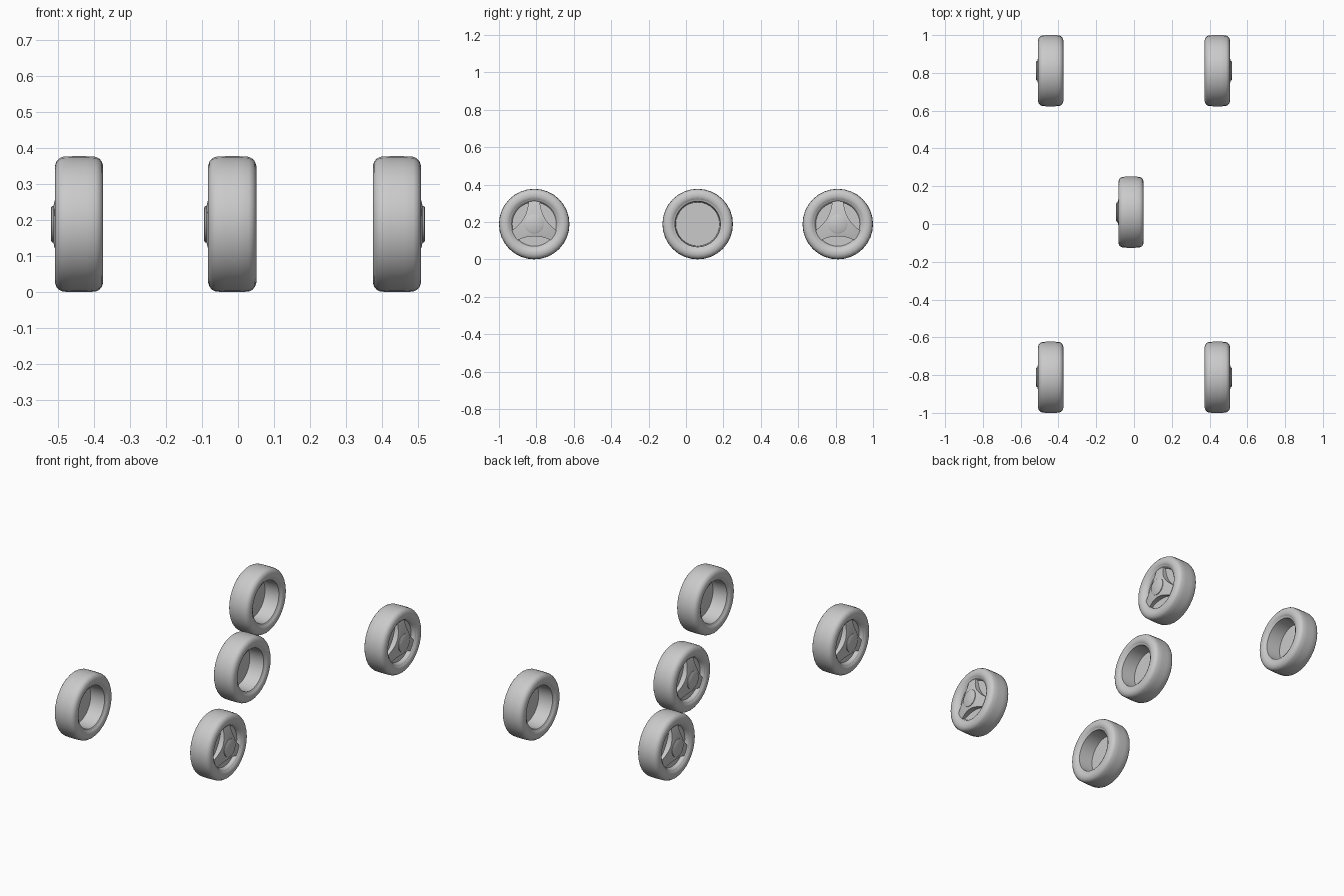
import bpy, bmesh, math
from mathutils import Vector, Matrix

cube = bpy.data.objects.get("Cube")
if cube:
    bpy.data.objects.remove(cube, do_unlink=True)

grey = bpy.data.materials.new("plain_grey")
grey.use_nodes = True
colour = (0.59, 0.59, 0.59, 1)
grey.diffuse_color = colour
grey.node_tree.nodes["Principled BSDF"].inputs["Base Color"].default_value = colour

RADIUS = 0.1885
SEGMENTS = 32


def finish(bm, name):
    """Turn a bmesh into a mesh with consistent normals and the material."""
    bmesh.ops.remove_doubles(bm, verts=bm.verts, dist=0.0001)
    bmesh.ops.recalc_face_normals(bm, faces=bm.faces)
    mesh = bpy.data.meshes.new(name)
    bm.to_mesh(mesh)
    bm.free()
    mesh.materials.append(grey)
    return mesh


def lathe(name, profile, closed=False):
    """Spin a list of (radius, x) points around the wheel axle."""
    bm = bmesh.new()
    verts = [bm.verts.new((x, 0, r)) for r, x in profile]
    pairs = list(zip(verts, verts[1:]))
    if closed:
        pairs.append((verts[-1], verts[0]))
    edges = [bm.edges.new(p) for p in pairs]
    bmesh.ops.spin(bm, geom=verts + edges, axis=(1, 0, 0), cent=(0, 0, 0),
                   angle=math.tau, steps=SEGMENTS)
    return finish(bm, name)


def polar(radius, degrees):
    a = math.radians(degrees)
    return Vector((0, radius * math.cos(a), radius * math.sin(a)))


def star_spokes(name):
    """Three spokes with concave arcs between them, sloping out from the hub."""
    outline = []
    for k in range(3):
        base = 90 + 120 * k
        outline.append(polar(0.126, base))
        a, c, b = polar(0.125, base + 14), polar(0.043, base + 60), polar(0.125, base + 106)
        for i in range(11):
            t = i / 10
            outline.append(a * (1 - t) ** 2 + c * 2 * t * (1 - t) + b * t ** 2)
    bm = bmesh.new()
    back, front, inner = [], [], []
    for p in outline:
        slope = 0.072 - 0.02 * (p.length - 0.05) / 0.075
        back.append(bm.verts.new(p + Vector((0.036, 0, 0))))
        front.append(bm.verts.new(p + Vector((slope, 0, 0))))
        inner.append(bm.verts.new(p.normalized() * 0.048 + Vector((0.072, 0, 0))))
    n = len(outline)
    for i in range(n):
        j = (i + 1) % n
        bm.faces.new((back[i], back[j], front[j], front[i]))
        bm.faces.new((front[i], front[j], inner[j], inner[i]))
    bm.faces.new(inner)
    return finish(bm, name)


# Rounded tyre section, mirrored across the middle of the tread
half = [(0.129, 0.056), (0.136, 0.063), (0.148, 0.067), (0.162, 0.067),
        (0.174, 0.063), (0.182, 0.056), (0.187, 0.046), (RADIUS, 0.02)]
tyre = half + [(r, -x) for r, x in reversed(half)]

# Deep barrel from the inner side, closed by a disc near the outer side
rim = [(0.135, -0.06), (0.129, -0.058), (0.122, -0.054), (0.117, 0.033), (0, 0.033),
       (0, 0.037), (0.118, 0.037), (0.124, 0.054), (0.129, 0.058), (0.135, 0.06)]

cap = [(0, 0.078), (0.046, 0.078), (0.051, 0.075), (0.051, 0.05)]

parts = {
    "tyre": lathe("tyre", tyre, closed=True),
    "rim": lathe("rim", rim),
    "spokes": star_spokes("spokes"),
    "hub_cap": lathe("hub_cap", cap),
}

# Four corner wheels face outwards, the spare faces right
wheels = {
    "front_left": (0.441, -0.8115, 1),
    "front_right": (-0.441, -0.8115, -1),
    "back_left": (0.441, 0.8115, 1),
    "back_right": (-0.441, 0.8115, -1),
    "spare": (-0.016, 0.0625, -1),
}
bpy.ops.object.select_all(action='DESELECT')
for wheel, (x, y, side) in wheels.items():
    turn = Matrix.Rotation(0 if side > 0 else math.pi, 4, 'Z')
    for part, mesh in parts.items():
        obj = bpy.data.objects.new(f"{wheel}_{part}", mesh)
        bpy.context.collection.objects.link(obj)
        obj.matrix_world = Matrix.Translation((x, y, RADIUS)) @ turn
        if wheel == "front_left":
            obj.select_set(True)
            bpy.context.view_layer.objects.active = obj

# All wheels share these meshes, so smoothing one wheel smooths them all
bpy.ops.object.shade_smooth_by_angle(angle=math.radians(35))
